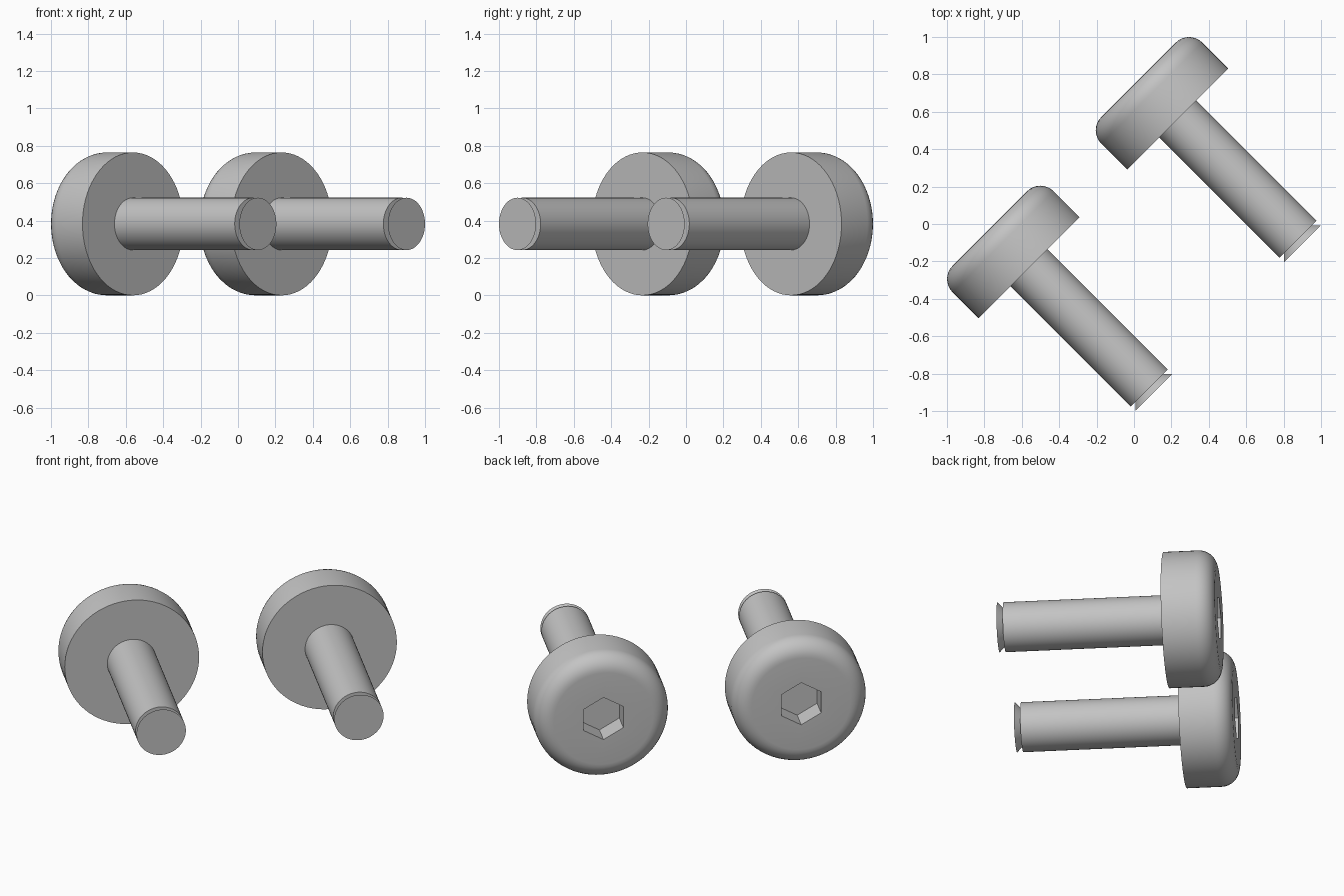
import bpy
import bmesh
from math import cos, sin, pi, radians, sqrt
from mathutils import Matrix, Vector

cube = bpy.data.objects.get("Cube")
if cube:
    bpy.data.objects.remove(cube, do_unlink=True)

SEGMENTS = 72
HEAD_R, SHAFT_R, SOCKET_R = 0.382, 0.14, 0.13
HEAD_TOP, HEAD_BASE = -0.528, -0.232
SHAFT_END, TIP = 0.677, 0.712
SOCKET_DEPTH, FILLET = 0.13, 0.10
SPACING = 0.562

steel = bpy.data.materials.new("grey_steel")
steel.use_nodes = True
steel.diffuse_color = (0.55, 0.55, 0.55, 1)
steel.node_tree.nodes["Principled BSDF"].inputs["Base Color"].default_value = (0.55, 0.55, 0.55, 1)


def circle(angle):
    return 1.0


def hexagon(angle):
    return cos(pi / 6) / cos(angle % (pi / 3) - pi / 6)


def lathe(name, rings, matrix):
    """Skin a stack of (height, radius, outline) rings and cap both ends."""
    bm = bmesh.new()
    loops = []
    for height, radius, outline in rings:
        loop = []
        for i in range(SEGMENTS):
            a = 2 * pi * i / SEGMENTS
            r = radius * outline(a)
            loop.append(bm.verts.new((r * cos(a), r * sin(a), height)))
        loops.append(loop)
    for low, high in zip(loops, loops[1:]):
        for i in range(SEGMENTS):
            j = (i + 1) % SEGMENTS
            bm.faces.new((low[i], low[j], high[j], high[i]))
    bm.faces.new(loops[0])
    bm.faces.new(loops[-1])
    bmesh.ops.recalc_face_normals(bm, faces=bm.faces)
    mesh = bpy.data.meshes.new(name)
    bm.to_mesh(mesh)
    bm.free()
    mesh.materials.append(steel)
    obj = bpy.data.objects.new(name, mesh)
    bpy.context.collection.objects.link(obj)
    obj.matrix_world = matrix
    bpy.ops.object.select_all(action='DESELECT')
    obj.select_set(True)
    bpy.context.view_layer.objects.active = obj
    bpy.ops.object.shade_smooth_by_angle(angle=radians(30))


# Head: hex socket floor, socket rim, rounded shoulder, flat underside
head = [(HEAD_TOP + SOCKET_DEPTH, SOCKET_R, hexagon), (HEAD_TOP, SOCKET_R, hexagon)]
for k in range(9):
    a = pi / 2 * k / 8
    head.append((HEAD_TOP + FILLET * (1 - cos(a)), HEAD_R - FILLET * (1 - sin(a)), circle))
head.append((HEAD_BASE, HEAD_R, circle))

# Shaft: straight rod, then an undercut flaring back out to the tip
neck_r = SHAFT_R - (TIP - SHAFT_END)
shaft = [(HEAD_BASE - 0.02, SHAFT_R, circle), (SHAFT_END, SHAFT_R, circle),
         (SHAFT_END, neck_r, circle), (TIP, SHAFT_R, circle)]

# Two matching screws lying side by side on the diagonal
axis = Vector((1, -1, 0)).normalized()
up = Vector((0, 0, 1))
turn = Matrix((up, axis.cross(up), axis)).transposed().to_4x4()
for side, sign in (("left", 1), ("right", -1)):
    offset = sign * SPACING / sqrt(2)
    place = Matrix.Translation((offset, offset, HEAD_R)) @ turn
    lathe(side + "_screw_head", head, place)
    lathe(side + "_screw_shaft", shaft, place)
